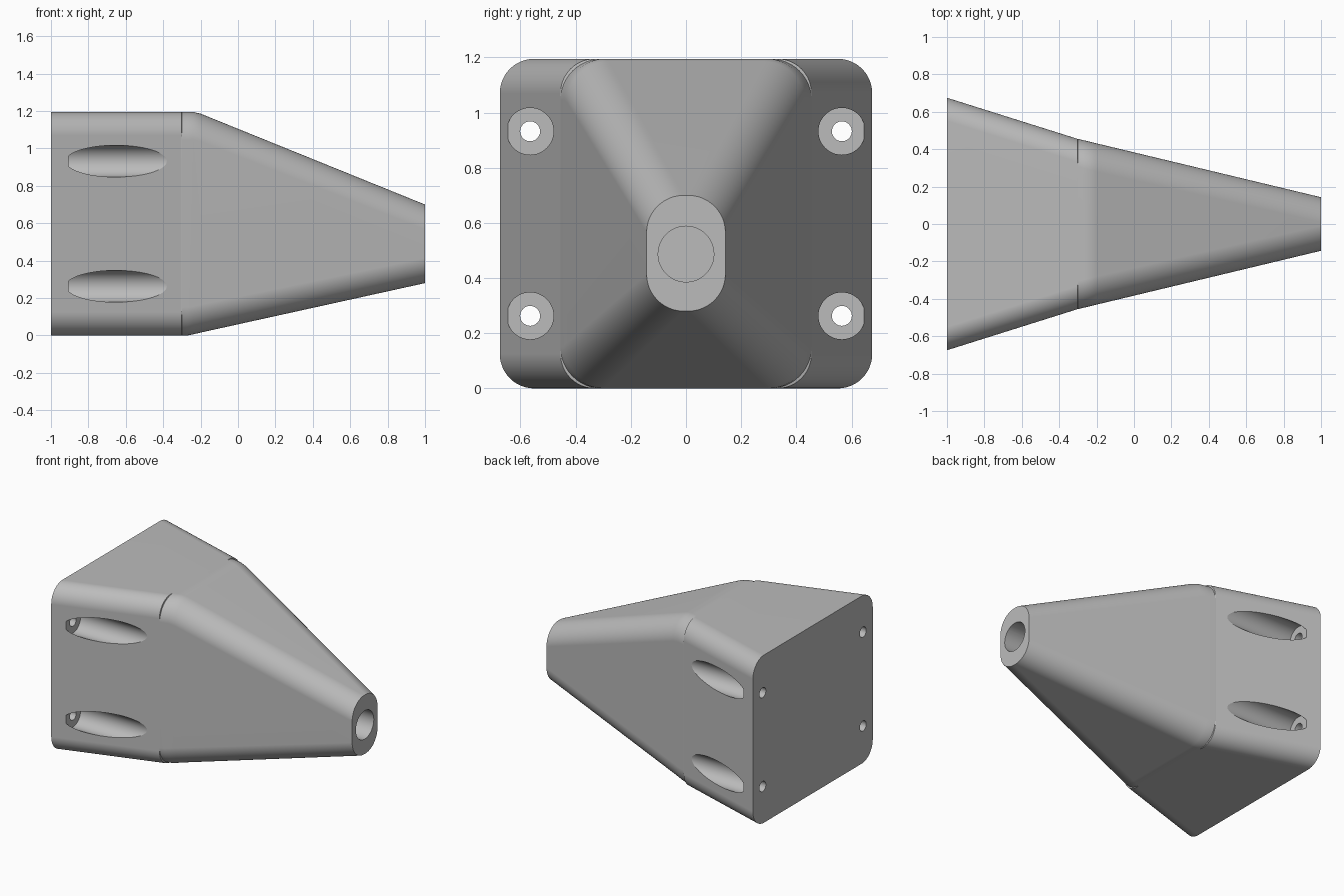
import bpy
import bmesh
import math
from mathutils import Matrix

if "Cube" in bpy.data.objects:
    bpy.data.objects.remove(bpy.data.objects["Cube"], do_unlink=True)

# Single grey material
grey = bpy.data.materials.new("plain grey")
grey.use_nodes = True
colour = (0.5, 0.5, 0.5, 1.0)
grey.diffuse_color = colour
grey.node_tree.nodes["Principled BSDF"].inputs["Base Color"].default_value = colour

CORNER_STEPS = 12


def make_object(name, bm):
    bmesh.ops.recalc_face_normals(bm, faces=bm.faces[:])
    mesh = bpy.data.meshes.new(name)
    bm.to_mesh(mesh)
    bm.free()
    mesh.materials.append(grey)
    obj = bpy.data.objects.new(name, mesh)
    bpy.context.collection.objects.link(obj)
    return obj


def rounded_section(bm, x, half, low, high, radius):
    """Ring of vertices: a rounded rectangle across the x axis."""
    ring = []
    corners = [(1, high - radius), (-1, high - radius), (-1, low + radius), (1, low + radius)]
    for i, (side, cz) in enumerate(corners):
        for k in range(CORNER_STEPS + 1):
            a = (i + k / CORNER_STEPS) * math.pi / 2
            y = side * (half - radius) + radius * math.cos(a)
            ring.append(bm.verts.new((x, y, cz + radius * math.sin(a))))
    return ring


def loft(name, sections):
    bm = bmesh.new()
    rings = [rounded_section(bm, *s) for s in sections]
    count = len(rings[0])
    for a, b in zip(rings, rings[1:]):
        for i in range(count):
            j = (i + 1) % count
            bm.faces.new((a[i], a[j], b[j], b[i]))
    bm.faces.new(rings[0])
    bm.faces.new(rings[-1])
    return make_object(name, bm)


def drill(target, x0, x1, y, z, radius):
    """Cut a round hole along x and remove the cutter."""
    bm = bmesh.new()
    place = Matrix.Translation(((x0 + x1) / 2, y, z)) @ Matrix.Rotation(math.pi / 2, 4, "Y")
    bmesh.ops.create_cone(bm, cap_ends=True, segments=48, radius1=radius,
                          radius2=radius, depth=x1 - x0, matrix=place)
    cutter = make_object("drill_cutter", bm)
    cutter.hide_render = True
    mod = target.modifiers.new("hole", "BOOLEAN")
    mod.operation = "DIFFERENCE"
    mod.solver = "EXACT"
    mod.object = cutter
    bpy.ops.object.modifier_apply(modifier=mod.name)
    bpy.data.objects.remove(cutter, do_unlink=True)


# Tapered body: flared mounting base, slight ledge at the seam, then the nose
body = loft("tapered_body", [
    (-1.0, 0.675, 0.0, 1.195, 0.125),
    (-0.301, 0.455, 0.0, 1.195, 0.125),
    (-0.299, 0.455, 0.0, 1.195, 0.15),
    (-0.27, 0.448, 0.0, 1.195, 0.15),
    (-0.24, 0.441, 0.006, 1.195, 0.15),
    (-0.2, 0.431, 0.0155, 1.186, 0.15),
    (1.0, 0.143, 0.28, 0.70, 0.135),
])
bpy.ops.object.select_all(action="DESELECT")
bpy.context.view_layer.objects.active = body
body.select_set(True)

# Four counterbored screw holes through the base
for y in (-0.565, 0.565):
    for z in (0.263, 0.932):
        drill(body, -0.905, 0.3, y, z, 0.085)
        drill(body, -1.1, -0.8, y, z, 0.036)

# Blind socket in the nose
drill(body, 0.4, 1.1, 0.0, 0.487, 0.101)

# Smooth fillets, crisp rims and flat sides
bpy.ops.object.shade_smooth_by_angle(angle=math.radians(15))
weighted = body.modifiers.new("flat sides", "WEIGHTED_NORMAL")
weighted.keep_sharp = True
